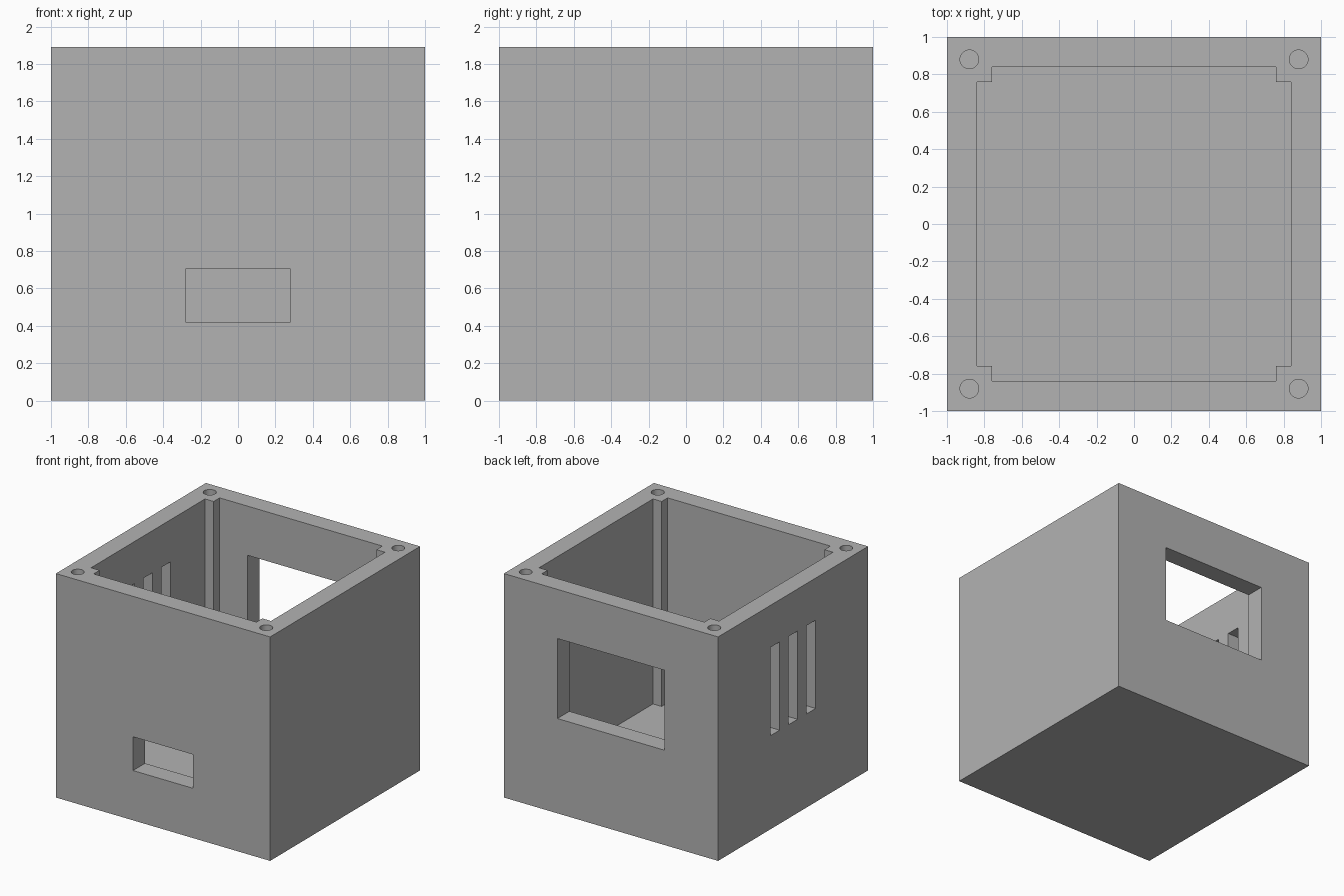
import bpy

WIDTH, HEIGHT = 2.0, 1.89
INNER, NOTCH, FLOOR = 0.84, 0.76, 0.16
HOLE_POS, HOLE_RADIUS, HOLE_DEPTH = 0.88, 0.05, 0.4

default = bpy.data.objects.get("Cube")
if default:
    bpy.data.objects.remove(default, do_unlink=True)

# Plain grey plastic
grey = bpy.data.materials.new("grey plastic")
grey.use_nodes = True
colour = (0.45, 0.45, 0.45, 1)
grey.diffuse_color = colour
grey.node_tree.nodes["Principled BSDF"].inputs["Base Color"].default_value = colour


def box(name, low, high):
    """Axis-aligned box between two corners."""
    centre = [(a + b) / 2 for a, b in zip(low, high)]
    bpy.ops.mesh.primitive_cube_add(size=1, location=centre)
    obj = bpy.context.object
    obj.name = name
    obj.scale = [b - a for a, b in zip(low, high)]
    bpy.ops.object.transform_apply(location=True, rotation=True, scale=True)
    obj.data.materials.append(grey)
    return obj


def cut(body, cutter):
    """Subtract the cutter from the body, then discard it."""
    cutter.hide_render = True
    mod = body.modifiers.new("cut", "BOOLEAN")
    mod.operation = "DIFFERENCE"
    mod.solver = "EXACT"
    mod.object = cutter
    bpy.context.view_layer.objects.active = body
    bpy.ops.object.modifier_apply(modifier=mod.name)
    bpy.data.objects.remove(cutter, do_unlink=True)


# Open-topped housing
half = WIDTH / 2
housing = box("housing", (-half, -half, 0), (half, half, HEIGHT))

# Cavity: two crossing boxes leave a square pillar in each corner
for x, y in ((INNER, NOTCH), (NOTCH, INNER)):
    cut(housing, box("cavity", (-x, -y, FLOOR), (x, y, HEIGHT + 0.2)))

# Front port and back window
cut(housing, box("front_port", (-0.28, -1.2, 0.42), (0.28, -0.7, 0.705)))
cut(housing, box("back_window", (-0.5, 0.7, 0.8), (0.5, 1.2, 1.475)))

# Three ventilation slots in the right wall
for y in (-0.24, 0, 0.24):
    cut(housing, box("vent_slot", (-1.2, y - 0.06, 0.79), (-0.7, y + 0.06, 1.535)))

# Blind screw holes in the corner pillars
for x in (-HOLE_POS, HOLE_POS):
    for y in (-HOLE_POS, HOLE_POS):
        bpy.ops.mesh.primitive_cylinder_add(
            vertices=32, radius=HOLE_RADIUS, depth=2 * HOLE_DEPTH, location=(x, y, HEIGHT))
        drill = bpy.context.object
        drill.data.materials.append(grey)
        cut(housing, drill)

# Smooth hole walls, crisp edges everywhere else
housing.select_set(True)
bpy.context.view_layer.objects.active = housing
bpy.ops.object.shade_smooth_by_angle()
